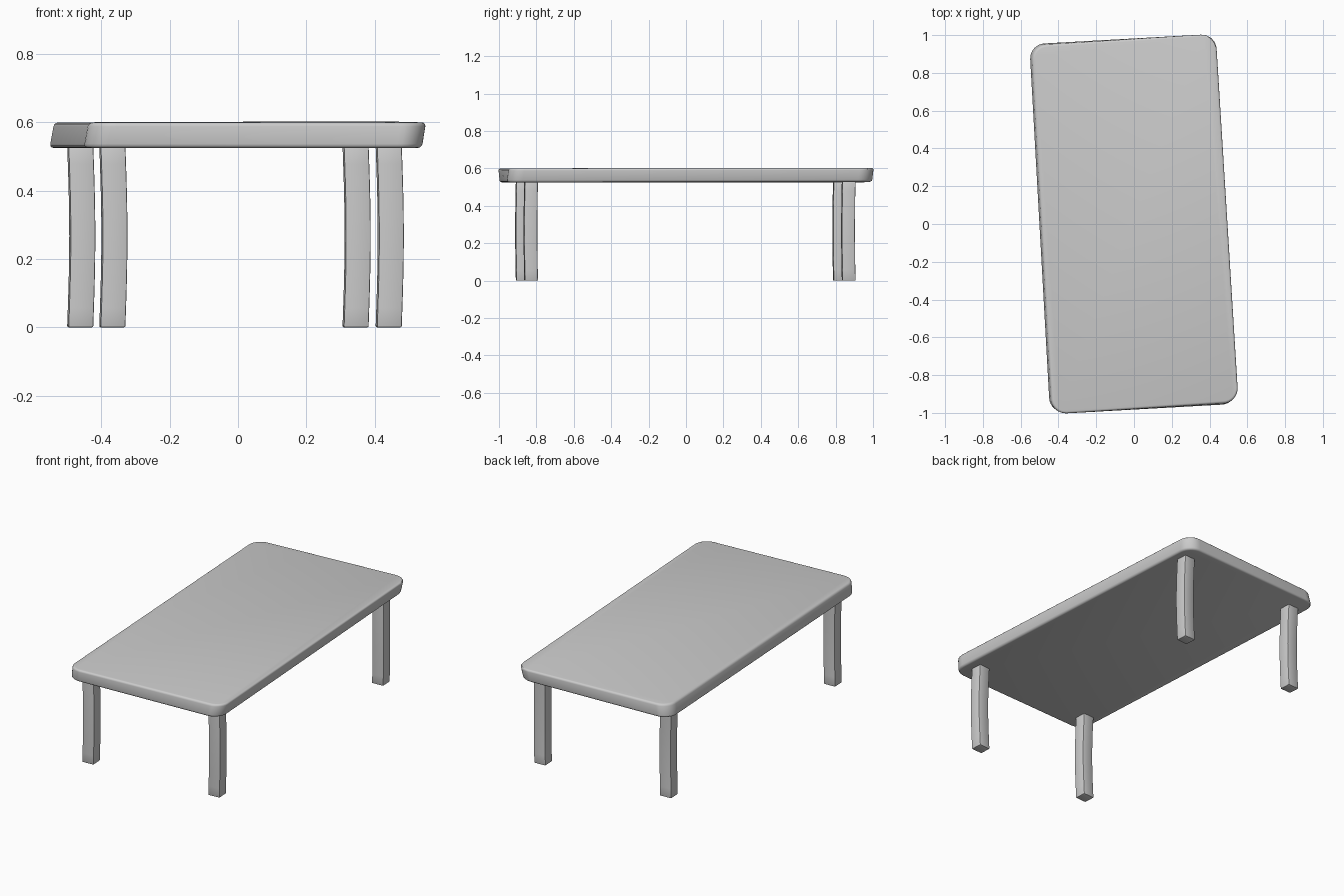
import bpy, bmesh
from math import radians, sin, pi
from mathutils import Matrix

if "Cube" in bpy.data.objects:
    bpy.data.objects.remove(bpy.data.objects["Cube"])

TURN = Matrix.Rotation(radians(3.2), 4, 'Z')
Z0, Z1 = 0.525, 0.60  # underside and upper face of the tabletop


def finish(bm, name, angle=35):
    bmesh.ops.recalc_face_normals(bm, faces=bm.faces)
    mesh = bpy.data.meshes.new(name)
    bm.to_mesh(mesh)
    bm.free()
    ob = bpy.data.objects.new(name, mesh)
    bpy.context.collection.objects.link(ob)
    bpy.ops.object.select_all(action='DESELECT')
    bpy.context.view_layer.objects.active = ob
    ob.select_set(True)
    bpy.ops.object.shade_smooth_by_angle(angle=radians(angle))
    return ob


def box(sx, sy, z0, z1):
    bm = bmesh.new()
    bmesh.ops.create_cube(bm, size=1)
    bmesh.ops.scale(bm, vec=(sx, sy, z1 - z0), verts=bm.verts)
    bmesh.ops.translate(bm, vec=(0, 0, (z0 + z1) / 2), verts=bm.verts)
    return bm


def upright(e):
    return abs(e.verts[0].co.z - e.verts[1].co.z) > 0.01


# tabletop: rounded corners, softened rims, slightly skewed
bm = box(0.991, 1.956, Z0, Z1)
bmesh.ops.bevel(bm, geom=[e for e in bm.edges if upright(e)], offset=0.08,
                offset_type='OFFSET', segments=8, profile=0.5, affect='EDGES')
bmesh.ops.bevel(bm, geom=[e for e in bm.edges if not upright(e)], offset=0.012,
                offset_type='OFFSET', segments=3, profile=0.5, affect='EDGES')
for v in bm.verts:
    x, y, z = v.co
    t = (z - (Z0 + Z1) / 2) / (Z1 - Z0)
    if x > 0:
        v.co.x -= 0.012 * (y + 1) / 2
    v.co.x += 0.013 * t
    v.co.y += 0.02 * x * t
    if x > 0 and y > 0:
        v.co.z += 0.003
bmesh.ops.transform(bm, matrix=TURN, verts=bm.verts)
finish(bm, "tabletop")

# four square legs with a gentle bow to one side
for name, cx, cy in (("front_left_leg", -0.366, -0.873),
                     ("front_right_leg", 0.443, -0.828),
                     ("back_left_leg", -0.460, 0.823),
                     ("back_right_leg", 0.346, 0.870)):
    bm = box(0.073, 0.070, 0, 0.535)
    bmesh.ops.bevel(bm, geom=list(bm.edges), offset=0.004, offset_type='OFFSET',
                    segments=2, profile=0.5, affect='EDGES')
    bmesh.ops.subdivide_edges(bm, edges=[e for e in bm.edges if e.calc_length() > 0.3],
                              cuts=9, use_grid_fill=True)
    for v in bm.verts:
        bow = sin(pi * v.co.z / 0.535)
        v.co.x += 0.006 * bow - 0.002
        v.co.y -= 0.004 * bow
    bmesh.ops.transform(bm, matrix=Matrix.Translation((cx, cy, 0)) @ TURN, verts=bm.verts)
    finish(bm, name)
